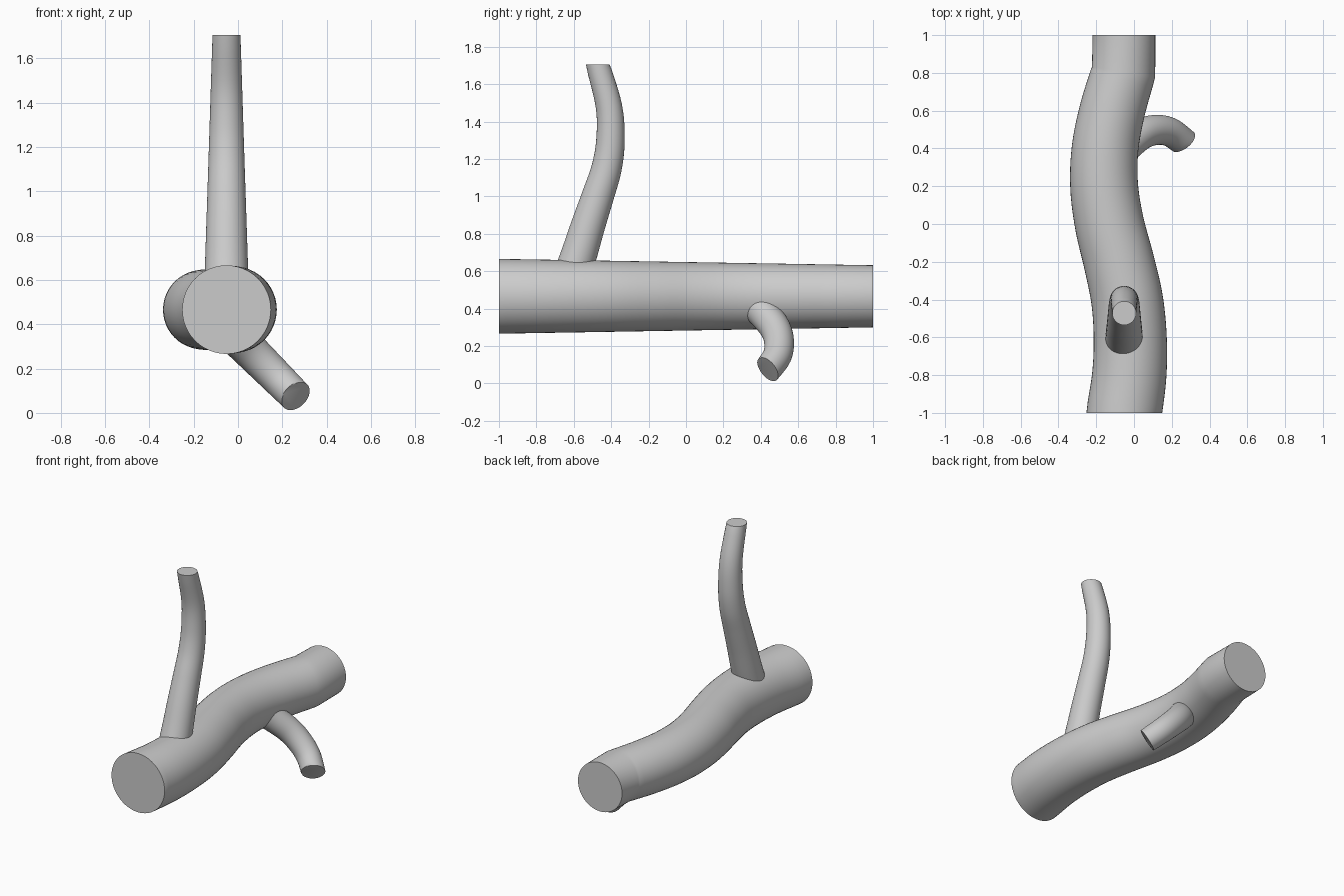
import bpy, bmesh, math
from mathutils import Vector

if "Cube" in bpy.data.objects:
    bpy.data.objects.remove(bpy.data.objects["Cube"], do_unlink=True)

bark = bpy.data.materials.new("bark_grey")
bark.use_nodes = True
bark.diffuse_color = (0.6, 0.6, 0.6, 1)
bark.node_tree.nodes["Principled BSDF"].inputs["Base Color"].default_value = (0.6, 0.6, 0.6, 1)

SIDES = 48


def spline(points, steps=6):
    """Smooth curve through the points (Catmull-Rom)."""
    p = [Vector(q) for q in points]
    p = [2 * p[0] - p[1]] + p + [2 * p[-1] - p[-2]]
    out = []
    for a, b, c, d in zip(p, p[1:], p[2:], p[3:]):
        for i in range(steps):
            t = i / steps
            out.append(0.5 * (2 * b + (c - a) * t + (2 * a - 5 * b + 4 * c - d) * t ** 2
                              + (3 * b - a - 3 * c + d) * t ** 3))
    return out + [p[-2]]


def limb(name, path, r_start, r_end, binormal, start_dir=None, end_dir=None):
    """Tapered capped tube along a path lying in the plane normal to binormal."""
    bm = bmesh.new()
    u = Vector(binormal).normalized()
    lengths = [0]
    for a, b in zip(path, path[1:]):
        lengths.append(lengths[-1] + (b - a).length)
    rings = []
    for i, centre in enumerate(path):
        before = (centre - path[max(i - 1, 0)]).normalized()
        after = (path[min(i + 1, len(path) - 1)] - centre).normalized()
        tangent = (before + after).normalized()
        if i == 0 and start_dir:
            tangent = Vector(start_dir)
        if i == len(path) - 1 and end_dir:
            tangent = Vector(end_dir)
        v = tangent.normalized().cross(u)
        r = r_start + (r_end - r_start) * lengths[i] / lengths[-1]
        angles = [2 * math.pi * k / SIDES for k in range(SIDES)]
        rings.append([bm.verts.new(centre + r * (u * math.cos(a) + v * math.sin(a)))
                      for a in angles])
    for low, high in zip(rings, rings[1:]):
        for k in range(SIDES):
            n = (k + 1) % SIDES
            bm.faces.new((low[k], low[n], high[n], high[k]))
    bm.faces.new(rings[0])
    bm.faces.new(rings[-1])
    bmesh.ops.recalc_face_normals(bm, faces=bm.faces)
    mesh = bpy.data.meshes.new(name)
    bm.to_mesh(mesh)
    bm.free()
    mesh.materials.append(bark)
    obj = bpy.data.objects.new(name, mesh)
    bpy.context.collection.objects.link(obj)
    bpy.ops.object.select_all(action="DESELECT")
    obj.select_set(True)
    bpy.context.view_layer.objects.active = obj
    bpy.ops.object.shade_smooth_by_angle(angle=math.radians(35))


# Main log: winding body, then a straight stub at the back
z = 0.466
trunk_path = spline([(-0.052, -1, z), (-0.025, -0.8, z), (-0.02, -0.6, z), (-0.037, -0.4, z),
                     (-0.08, -0.2, z), (-0.13, 0, z), (-0.158, 0.2, z), (-0.153, 0.4, z),
                     (-0.115, 0.6, z), (-0.055, 0.805, z)])
trunk_path.append(Vector((-0.053, 1, z)))
limb("main_log", trunk_path, 0.2, 0.166, (0, 0, 1), (0, 1, 0), (0, 1, 0))

# Upright branch
x = -0.052
upright = spline([(x, -0.63, 0.52), (x, -0.575, 0.68), (x, -0.525, 0.84), (x, -0.472, 1.0),
                  (x, -0.425, 1.15), (x, -0.404, 1.3), (x, -0.412, 1.48), (x, -0.472, 1.705)])
limb("upright_branch", upright, 0.102, 0.063, (1, 0, 0), None, (0, 0, 1))

# Side branch: s runs diagonally down to the left, y bows backward
side = [(-0.36, 0.37), (-0.27, 0.43), (-0.17, 0.48), (-0.07, 0.498), (0.03, 0.487), (0.131, 0.438)]
h = math.sqrt(0.5)
side_path = spline([(0.168 + s * h, y, 0.168 - s * h) for s, y in side])
limb("side_branch", side_path, 0.088, 0.074, (1, 0, 1), None, (h, -0.9, -h))
